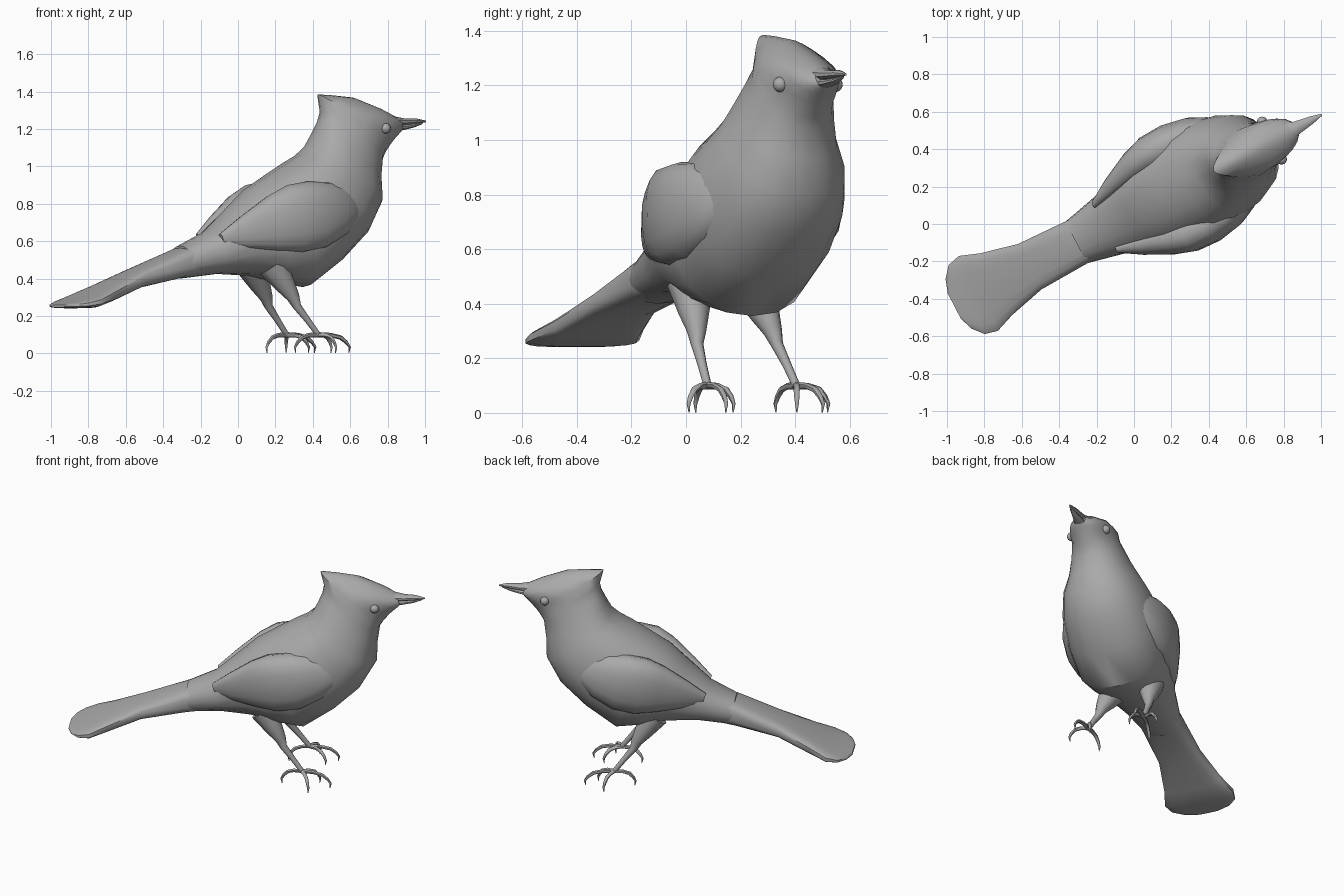
import bpy, bmesh, math
from mathutils import Matrix, Vector

cube = bpy.data.objects.get("Cube")
if cube:
    bpy.data.objects.remove(cube)

# Parts are built facing +x, then turned to the standing pose
POSE = Matrix.Rotation(math.radians(27.5), 4, 'Z') @ Matrix.Translation((0, 0.055, 0))

grey = bpy.data.materials.new("plain_grey")
grey.use_nodes = True
grey.diffuse_color = (0.4, 0.4, 0.4, 1)
grey.node_tree.nodes["Principled BSDF"].inputs["Base Color"].default_value = grey.diffuse_color


def finish(name, bm, angle=40):
    bmesh.ops.recalc_face_normals(bm, faces=bm.faces)
    bm.transform(POSE)
    mesh = bpy.data.meshes.new(name)
    bm.to_mesh(mesh)
    bm.free()
    mesh.materials.append(grey)
    obj = bpy.data.objects.new(name, mesh)
    bpy.context.collection.objects.link(obj)
    bpy.ops.object.select_all(action='DESELECT')
    obj.select_set(True)
    bpy.context.view_layer.objects.active = obj
    bpy.ops.object.shade_smooth_by_angle(angle=math.radians(angle))


def skin(bm, rings):
    loops = [[bm.verts.new(p) for p in ring] for ring in rings]
    n = len(loops[0])
    for a, b in zip(loops, loops[1:]):
        for i in range(n):
            j = (i + 1) % n
            bm.faces.new((a[i], a[j], b[j], b[i]))
    bm.faces.new(loops[0])
    bm.faces.new(loops[-1])


def loft(name, stations, side=1, sides=18, square=1.0, angle=40):
    """Each station: top x, top z, bottom x, bottom z, half width, side offset, narrowing of the top."""
    rings = []
    for tx, tz, bx, bz, w, *extra in stations:
        off, peak = (extra + [0, 0])[:2]
        top, low = Vector((tx, 0, tz)), Vector((bx, 0, bz))
        mid, half = (top + low) / 2, (top - low) / 2
        ring = []
        for i in range(sides):
            t = 2 * math.pi * i / sides
            c, s = math.cos(t), math.sin(t)
            p = mid + half * math.copysign(abs(c) ** square, c)
            p.y = side * off + w * math.copysign(abs(s) ** square, s) * (1 - peak * max(c, 0))
            ring.append(p)
        rings.append(ring)
    bm = bmesh.new()
    skin(bm, rings)
    finish(name, bm, angle)


def tube(bm, path, sides=8):
    """Tapered tube along points (x, y, z, radius)."""
    pts = [Vector(p[:3]) for p in path]
    rings = []
    for i, p in enumerate(pts):
        d = (pts[min(i + 1, len(pts) - 1)] - pts[max(i - 1, 0)]).normalized()
        a = d.cross(Vector((0, 1, 0.1))).normalized()
        b = d.cross(a)
        rings.append([p + path[i][3] * (a * math.cos(k) + b * math.sin(k))
                      for k in (2 * math.pi * j / sides for j in range(sides))])
    skin(bm, rings)


# Body, neck and crested head in one skin
loft("body_and_head", [
    (-.32, .575, -.32, .40, .125), (-.15, .655, -.10, .425, .17),
    (0, .79, .10, .415, .225), (.10, .88, .25, .38, .27),
    (.22, .955, .42, .355, .29), (.33, 1.02, .61, .49, .295),
    (.41, 1.065, .77, .64, .27), (.46, 1.11, .86, .80, .23),
    (.49, 1.17, .865, .93, .185), (.52, 1.24, .88, 1.04, .16, 0, .2),
    (.53, 1.295, .905, 1.08, .145, 0, .4), (.508, 1.385, .93, 1.11, .135, 0, .6),
    (.60, 1.38, .955, 1.14, .128, 0, .55), (.72, 1.368, .985, 1.17, .112, 0, .5),
    (.88, 1.31, 1.0, 1.185, .082, 0, .4), (.99, 1.258, 1.01, 1.195, .04)],
    sides=20, square=0.88)

# Fanned tail with a flat top and a rounded end
loft("tail", [
    (-.10, .63, -.10, .44, .12), (-.33, .56, -.33, .405, .128),
    (-.60, .45, -.60, .35, .138), (-.80, .36, -.80, .275, .187),
    (-.91, .31, -.91, .243, .228), (-.98, .283, -.98, .241, .21),
    (-1.03, .268, -1.03, .243, .15), (-1.055, .26, -1.055, .245, .075)], square=0.6)

# Beak halves, meeting at a mouth line
loft("upper_beak", [(.95, 1.27, .95, 1.215, .05), (1.03, 1.257, 1.03, 1.22, .034),
                    (1.10, 1.257, 1.10, 1.226, .022), (1.16, 1.245, 1.16, 1.236, .005)], sides=10)
loft("lower_beak", [(.95, 1.225, .95, 1.18, .045), (1.03, 1.224, 1.03, 1.195, .029),
                    (1.09, 1.228, 1.09, 1.208, .017), (1.14, 1.234, 1.14, 1.226, .004)], sides=10)

for label, sgn in (("left", 1), ("right", -1)):
    # Folded wing: a full shell blending into shoulder and rump
    loft(label + "_wing", [
        (-.15, .64, -.13, .58, .02, .135), (-.04, .735, -.02, .56, .05, .175),
        (.10, .845, .14, .545, .08, .22), (.20, .90, .28, .535, .10, .24),
        (.32, .92, .42, .56, .108, .238), (.44, .92, .55, .63, .10, .222),
        (.54, .90, .64, .71, .075, .20), (.62, .87, .70, .79, .03, .18)],
        side=sgn, sides=16, square=0.85, angle=50)

    # Eye
    bm = bmesh.new()
    bmesh.ops.create_uvsphere(bm, u_segments=16, v_segments=10, radius=0.028,
                              matrix=Matrix.Translation((.86, sgn * .113, 1.203)))
    finish(label + "_eye", bm)

    # Feathered thigh narrowing to a thin shank
    bm = bmesh.new()
    tube(bm, [(.17, sgn * .125, .47, .085), (.235, sgn * .145, .37, .058),
              (.28, sgn * .157, .30, .036), (.30, sgn * .165, .25, .023),
              (.36, sgn * .175, .175, .017), (.417, sgn * .183, .10, .015)], 10)
    finish(label + "_leg", bm, 60)

    # Toes arch out from the ankle and end in hooked claws
    bm = bmesh.new()
    for tx, ty in ((.60, .20), (.525, .13), (.47, .29), (.285, .165)):
        def toe(f, z, r):
            return (.417 + (tx - .417) * f, sgn * (.183 + (ty - .183) * f), z, r)
        tube(bm, [toe(0, .10, .014), toe(.4, .098, .012), toe(.7, .085, .012),
                  toe(.88, .06, .010), toe(.99, .033, .007), toe(.96, .002, .002)], 6)
    finish(label + "_foot", bm, 60)
